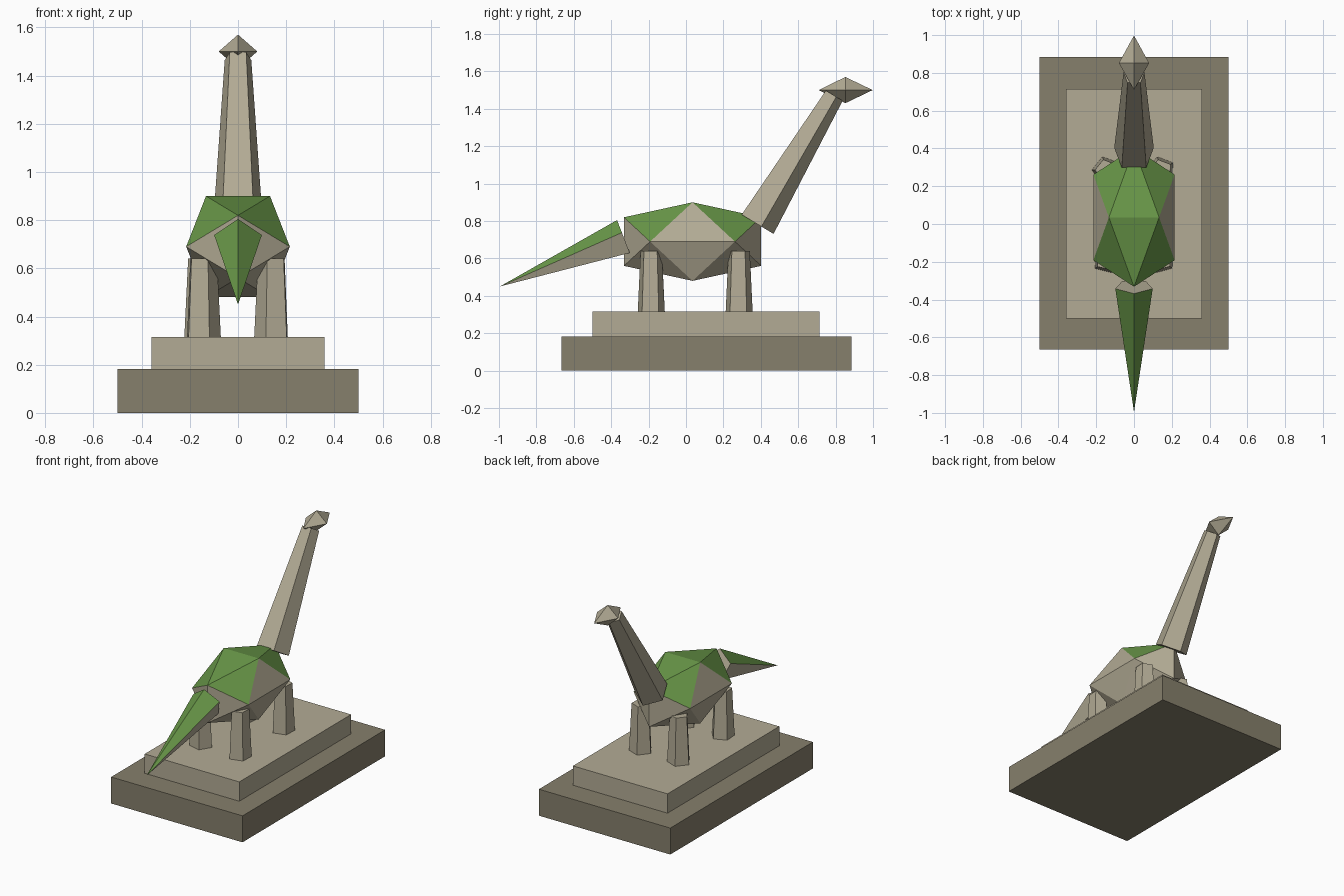
import bpy, bmesh
from math import radians, sin, cos, tau
from mathutils import Vector

if "Cube" in bpy.data.objects:
    bpy.data.objects.remove(bpy.data.objects["Cube"])


def material(name, rgb):
    m = bpy.data.materials.new(name)
    m.diffuse_color = (*rgb, 1)
    m.use_nodes = True
    m.node_tree.nodes["Principled BSDF"].inputs["Base Color"].default_value = m.diffuse_color
    return m


STONE = material("stone", (0.45, 0.41, 0.30))
DARK = material("dark_stone", (0.24, 0.215, 0.15))
GREEN = material("green", (0.14, 0.31, 0.065))


def finish(name, bm, mats, is_green=None):
    bmesh.ops.recalc_face_normals(bm, faces=bm.faces[:])
    bm.normal_update()
    if is_green:
        for f in bm.faces:
            f.material_index = int(is_green(f))
    me = bpy.data.meshes.new(name)
    bm.to_mesh(me)
    bm.free()
    for m in mats:
        me.materials.append(m)
    ob = bpy.data.objects.new(name, me)
    bpy.context.collection.objects.link(ob)
    return ob


def box(name, lo, hi, mat):
    bm = bmesh.new()
    bmesh.ops.create_cube(bm, size=1)
    for v in bm.verts:
        v.co = [l + (c + 0.5) * (h - l) for c, l, h in zip(v.co, lo, hi)]
    return finish(name, bm, [mat])


def hull(name, points, mats, is_green=None):
    bm = bmesh.new()
    for p in points:
        bm.verts.new(p)
    bmesh.ops.convex_hull(bm, input=bm.verts[:])
    return finish(name, bm, mats, is_green)


def limb(name, a, b, ra, rb, up, turn=0, mats=(STONE,), is_green=None):
    """Five-sided tapered limb from a to b; one corner points along up."""
    a, b, up = Vector(a), Vector(b), Vector(up)
    axis = (b - a).normalized()
    up = (up - axis * up.dot(axis)).normalized()
    side = up.cross(axis)
    bm = bmesh.new()

    def ring(c, r):
        if r == 0:
            return [bm.verts.new(c)] * 5
        return [bm.verts.new(c + r * (up * cos(t) + side * sin(t)))
                for t in (turn + i * tau / 5 for i in range(5))]

    A, B = ring(a, ra), ring(b, rb)
    bm.faces.new(A)
    if rb:
        bm.faces.new(B)
    for i in range(5):
        j = (i + 1) % 5
        bm.faces.new([A[i], A[j], B[j], B[i]] if rb else [A[i], A[j], B[0]])
    return finish(name, bm, mats, is_green)


# Stepped plinth
box("plinth_lower", (-0.5, -0.665, 0), (0.5, 0.885, 0.182), DARK)
box("plinth_upper", (-0.36, -0.5, 0.182), (0.36, 0.715, 0.315), STONE)

# Body: stretched icosahedron, green on the back
g = 0.618
pts = []
for s in (-1, 1):
    for t in (-1, 1):
        pts += [(s * g, 0, t), (0, s, t * g), (s, t * g, 0)]
hull("body", [(0.215 * x, 0.035 + 0.367 * y, 0.69 + 0.21 * z) for x, y, z in pts],
     [STONE, GREEN],
     lambda f: f.normal.z > 0.1 and abs(f.calc_center_median().y - 0.035) > 0.05)

# Legs
for name, x, y, turn in (("front_leg_right", 0.143, 0.283, 15),
                         ("front_leg_left", -0.147, 0.283, 15),
                         ("rear_leg_right", 0.143, -0.187, 15),
                         ("rear_leg_left", -0.147, -0.187, -14)):
    limb(name, (x, y, 0.312), (x, y, 0.64), 0.076, 0.06, (0, 1, 0),
         -radians(turn) * -1 if Vector((0, 1, 0)).cross((0, 0, 1)).x < 0 else -radians(turn))

# Tail, green on its two upper faces
limb("tail", (0, -0.331, 0.708), (0, -0.995, 0.45), 0.104, 0, (0, 0, 1),
     mats=(STONE, GREEN),
     is_green=lambda f: f.normal.z > 0.3 and f.normal.y < 0.3)

# Neck, with one edge facing down and forward
limb("neck", (0, 0.374, 0.788), (0, 0.788, 1.473), 0.11, 0.058, (0, 1, -0.6))

# Head: stretched octahedron
hull("head", [(0.08, 0.852, 1.5), (-0.08, 0.852, 1.5), (0, 0.71, 1.5),
              (0, 0.998, 1.5), (0, 0.852, 1.57), (0, 0.852, 1.43)], [STONE])
